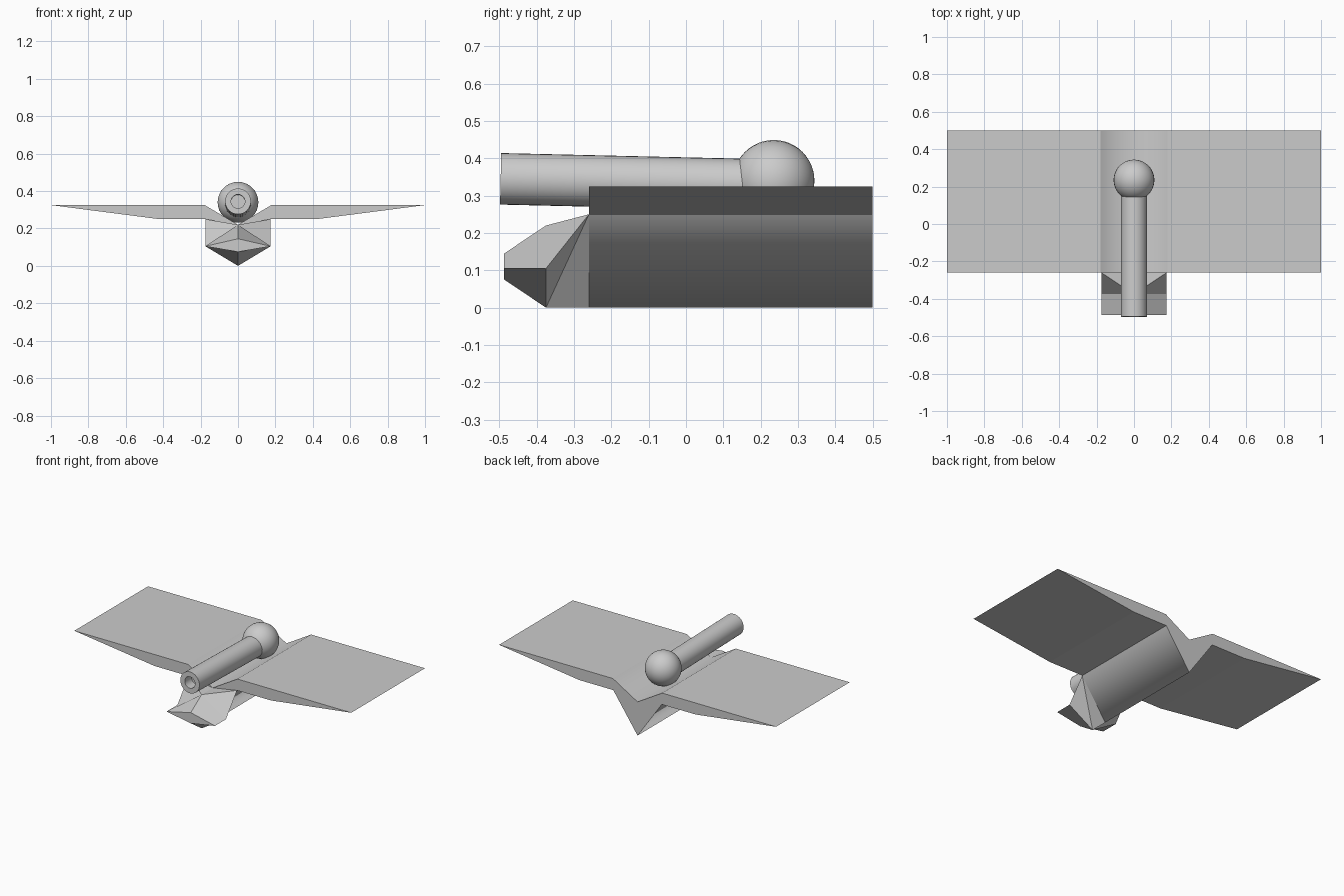
import bpy, bmesh, math
from mathutils import Vector, Matrix

if "Cube" in bpy.data.objects:
    bpy.data.objects.remove(bpy.data.objects["Cube"])


def finish(bm, name):
    bmesh.ops.recalc_face_normals(bm, faces=bm.faces[:])
    me = bpy.data.meshes.new(name)
    bm.to_mesh(me)
    bm.free()
    ob = bpy.data.objects.new(name, me)
    bpy.context.collection.objects.link(ob)
    return ob


# Hull with wings: one mirrored half-profile extruded along y
half = [(0, 0.22), (0.178, 0.325), (1, 0.325), (0.42, 0.25), (0.175, 0.25), (0, 0)]
Y0, Y1 = -0.26, 0.5
bm = bmesh.new()
for s in (1, -1):
    front = [bm.verts.new((s * x, Y0, z)) for x, z in half]
    back = [bm.verts.new((s * x, Y1, z)) for x, z in half]
    for ring in (front, back):
        for idx in ((0, 1, 4, 5), (1, 2, 3, 4)):
            bm.faces.new([ring[i] for i in idx])
    for i in range(len(half) - 1):
        f = bm.faces.new((front[i], front[i + 1], back[i + 1], back[i]))
        f.smooth = i in (0, 4)          # valley and keel shade softly
bmesh.ops.remove_doubles(bm, verts=bm.verts[:], dist=1e-4)
# the seam inside the end caps is not needed
seam = [e for e in bm.edges if len(e.link_faces) == 2
        and abs(e.verts[0].co.y - e.verts[1].co.y) < 1e-5
        and all(abs(f.normal.y) > 0.9 or max(v.co.y for v in f.verts) - min(v.co.y for v in f.verts) < 1e-5
                for f in e.link_faces)]
bmesh.ops.dissolve_edges(bm, edges=seam)
for e in bm.edges:
    e.smooth = all(f.smooth for f in e.link_faces) and abs(e.verts[0].co.x) < 1e-4
finish(bm, "winged_hull")

# Faceted nose, mirrored halves
bm = bmesh.new()
for s in (1, -1):
    def v(x, y, z):
        return bm.verts.new((s * x, y, z))
    rt, rs, rb = v(0, Y0, 0.22), v(0.175, Y0, 0.25), v(0, Y0, 0)
    mt, ms, mb = v(0, -0.375, 0.22), v(0.175, -0.375, 0.105), v(0, -0.375, 0)
    ft, fs, fb = v(0, -0.487, 0.145), v(0.175, -0.487, 0.105), v(0, -0.487, 0.075)
    for f in ((rt, rs, mt), (rs, ms, mt), (rs, rb, mb), (rs, mb, ms),
              (mt, ms, fs, ft), (ms, mb, fb, fs), (ft, fs, fb), (rt, rb, rs)):
        bm.faces.new(f)
bmesh.ops.remove_doubles(bm, verts=bm.verts[:], dist=1e-4)
finish(bm, "nose")

# Barrel, tilted slightly upward, with a blind bore
muzzle, breech = Vector((0, -0.4965, 0.345)), Vector((0, 0.235, 0.328))
axis = muzzle - breech
bm = bmesh.new()
bmesh.ops.create_cone(bm, cap_ends=True, segments=32, radius1=0.069, radius2=0.069, depth=axis.length)
face = max(bm.faces, key=lambda f: f.calc_center_median().z)
bmesh.ops.inset_individual(bm, faces=[face], thickness=0.032)
bore = bmesh.ops.extrude_discrete_faces(bm, faces=[face])["faces"]
bmesh.ops.translate(bm, verts=bore[0].verts[:], vec=(0, 0, -0.07))
rot = axis.to_track_quat('Z', 'Y').to_matrix().to_4x4()
bm.transform(Matrix.Translation((muzzle + breech) / 2) @ rot)
barrel = finish(bm, "barrel")

# Ball mount at the back of the barrel
bm = bmesh.new()
bmesh.ops.create_uvsphere(bm, u_segments=32, v_segments=24, radius=0.109)
bm.transform(Matrix.Translation((0, 0.235, 0.34)) @ Matrix.Rotation(math.pi / 2, 4, 'X'))
ball = finish(bm, "ball_mount")

for ob in (barrel, ball):
    bpy.ops.object.select_all(action='DESELECT')
    ob.select_set(True)
    bpy.context.view_layer.objects.active = ob
    bpy.ops.object.shade_smooth_by_angle(angle=math.radians(35))
